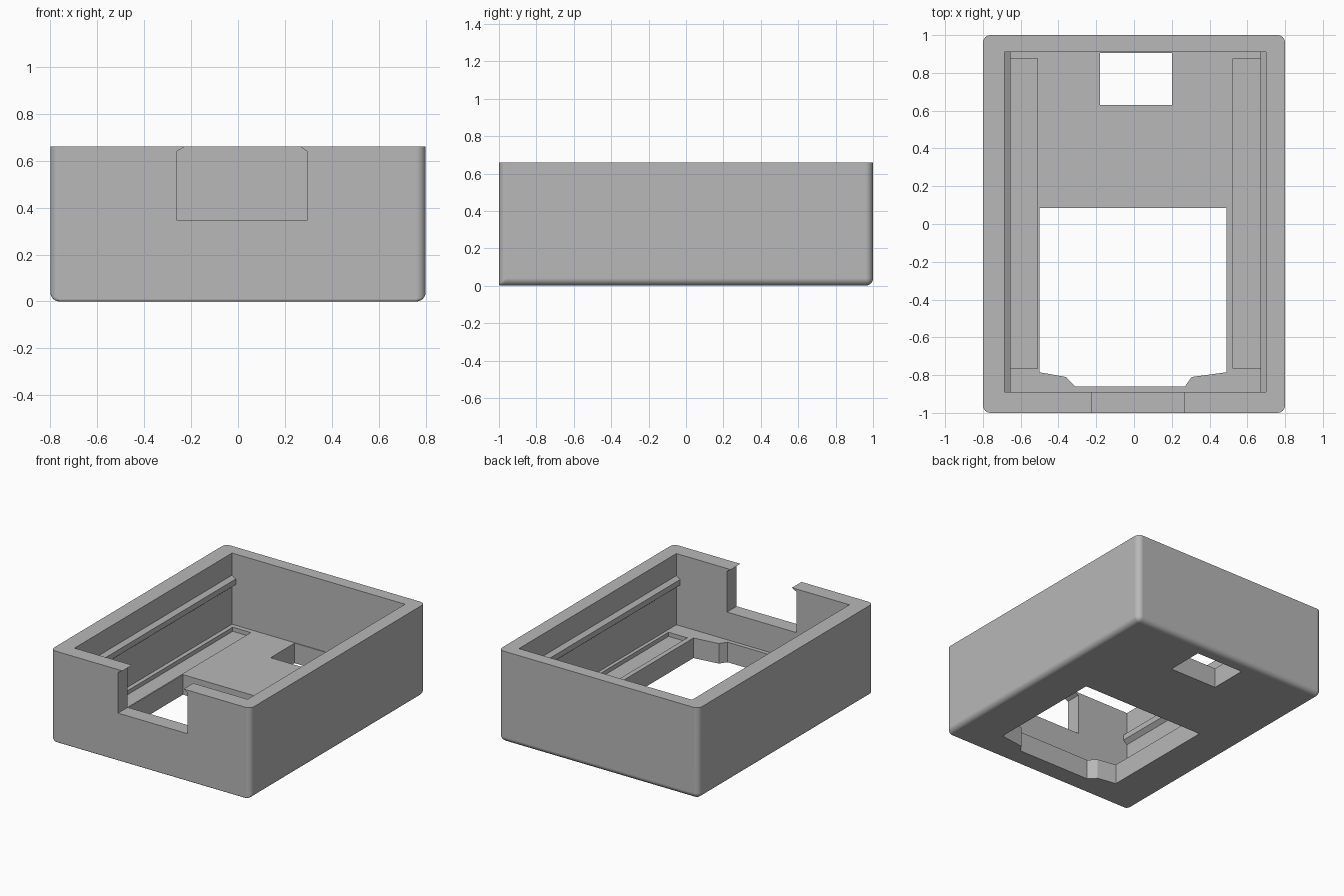
import bpy
import bmesh

if "Cube" in bpy.data.objects:
    bpy.data.objects.remove(bpy.data.objects["Cube"], do_unlink=True)

HEIGHT = 0.66
FLOOR = 0.145
WALL_L, WALL_R = -0.685, 0.70      # inner faces of the side walls
WALL_F, WALL_B = -0.89, 0.91       # inner faces of the end walls

grey = bpy.data.materials.new("plain grey")
grey.use_nodes = True
colour = (0.48, 0.48, 0.48, 1)
grey.diffuse_color = colour
grey.node_tree.nodes["Principled BSDF"].inputs["Base Color"].default_value = colour


def prism(name, profile, axis, start, end):
    """Extrude a 2D profile along z (profile in x, y) or y (profile in x, z)."""
    bm = bmesh.new()
    verts = [bm.verts.new((a, b, start) if axis == "z" else (a, start, b))
             for a, b in profile]
    face = bm.faces.new(verts)
    moved = bmesh.ops.extrude_face_region(bm, geom=[face])["geom"]
    vec = (0, 0, end - start) if axis == "z" else (0, end - start, 0)
    bmesh.ops.translate(bm, vec=vec,
                        verts=[v for v in moved if isinstance(v, bmesh.types.BMVert)])
    bmesh.ops.recalc_face_normals(bm, faces=bm.faces)
    mesh = bpy.data.meshes.new(name)
    bm.to_mesh(mesh)
    bm.free()
    obj = bpy.data.objects.new(name, mesh)
    bpy.context.collection.objects.link(obj)
    mesh.materials.append(grey)
    return obj


def rect(x0, x1, y0, y1):
    return [(x0, y0), (x1, y0), (x1, y1), (x0, y1)]


# Outer block: rounded corners and base, nearly sharp front base edge
case = prism("case_body", rect(-0.8, 0.8, -1, 1), "z", 0, HEIGHT)
weights = case.data.attributes.new("bevel_weight_edge", "FLOAT", "EDGE")
for edge in case.data.edges:
    a, b = (case.data.vertices[i].co for i in edge.vertices)
    if a.z > 0.1 and b.z > 0.1:
        weight = 0
    elif a.z < 0.1 and b.z < 0.1 and a.y < 0 and b.y < 0:
        weight = 0.25
    else:
        weight = 1
    weights.data[edge.index].value = weight
bevel = case.modifiers.new("rounded_edges", "BEVEL")
bevel.limit_method = "WEIGHT"
bevel.width = 0.04
bevel.segments = 6

# Cavity, floor recesses, floor openings and front notch
window = [(-0.5, 0.085), (0.49, 0.085), (0.49, -0.785), (0.305, -0.81),
          (0.27, -0.86), (-0.31, -0.86), (-0.36, -0.81), (-0.5, -0.785)]
notch = [(-0.26, 0.345), (0.295, 0.345), (0.295, 0.64), (0.265, HEIGHT),
         (0.265, 0.8), (-0.225, 0.8), (-0.225, HEIGHT), (-0.26, 0.64)]
cutters = [
    prism("cavity_cutter", rect(WALL_L, WALL_R, WALL_F, WALL_B), "z", FLOOR, 1),
    prism("left_recess_cutter", rect(0.525, 0.675, -0.765, 0.875), "z", FLOOR - 0.03, 0.3),
    prism("right_recess_cutter", rect(-0.655, -0.51, -0.765, 0.875), "z", FLOOR - 0.03, 0.3),
    prism("small_opening_cutter", rect(-0.18, 0.2, 0.63, 0.905), "z", -0.1, 0.3),
    prism("large_opening_cutter", window, "z", -0.1, 0.3),
    prism("notch_cutter", notch, "y", -1.1, -0.8),
]
for cutter in cutters:
    cut = case.modifiers.new(cutter.name, "BOOLEAN")
    cut.operation = "DIFFERENCE"
    cut.solver = "EXACT"
    cut.object = cutter
    cutter.hide_render = True

bpy.ops.object.select_all(action="DESELECT")
bpy.context.view_layer.objects.active = case
case.select_set(True)
for name in [m.name for m in case.modifiers]:
    bpy.ops.object.modifier_apply(modifier=name)
for cutter in cutters:
    bpy.data.objects.remove(cutter, do_unlink=True)
bpy.ops.object.shade_smooth_by_angle(angle=0.5)
normals = case.modifiers.new("flat_panels", "WEIGHTED_NORMAL")
normals.keep_sharp = True

# Guide rails along both side walls
for name, wall, side in (("right_rail", WALL_L, 1), ("left_rail", WALL_R, -1)):
    inner = wall + side * 0.03
    back = wall - side * 0.01
    prism(name, [(back, 0.50), (wall, 0.50), (inner, 0.48), (inner, 0.44),
                 (wall, 0.415), (back, 0.415)], "y", WALL_F - 0.01, WALL_B + 0.01)
